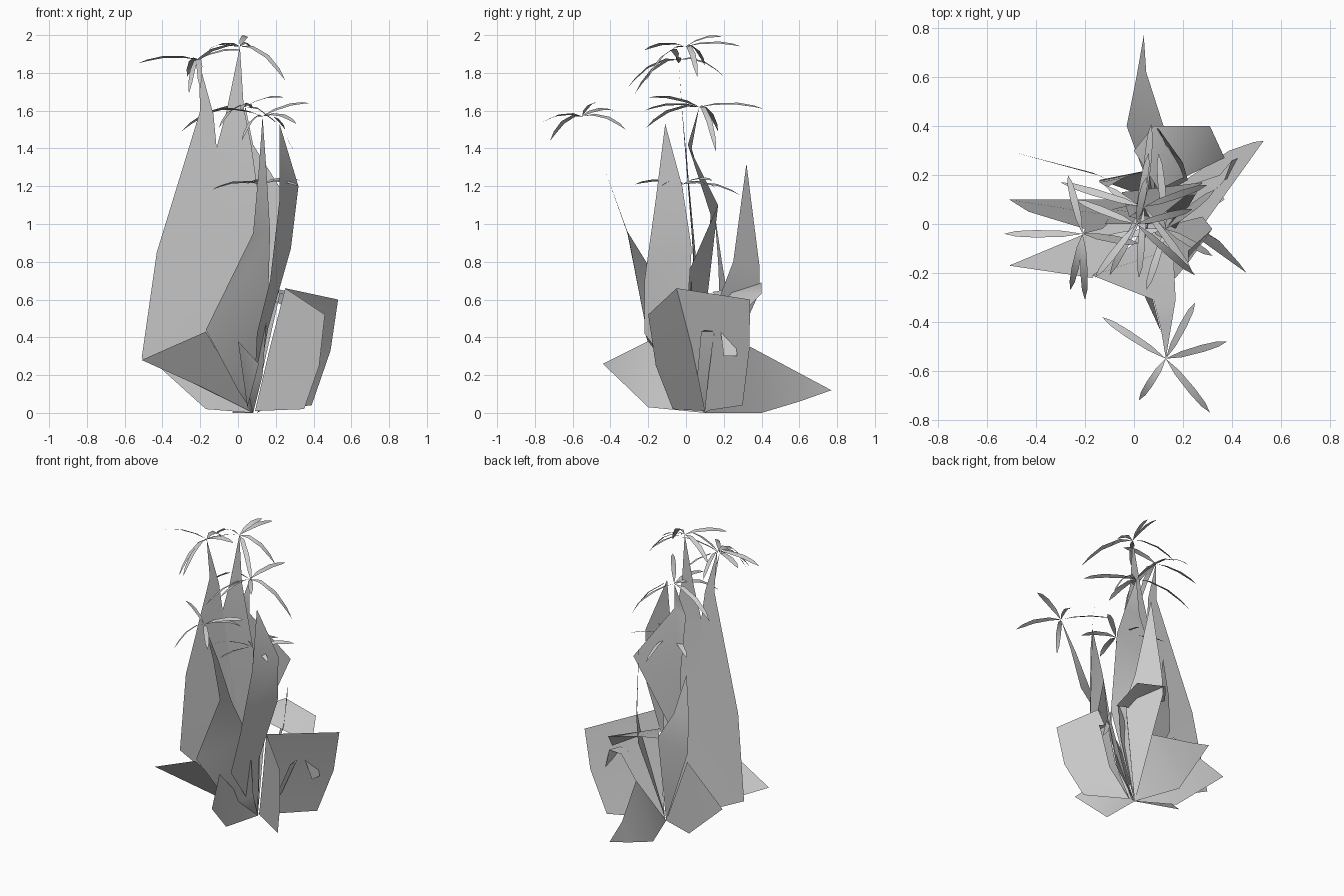
import bpy
from mathutils import Vector


def mesh(name, verts, faces):
    me = bpy.data.meshes.new(name)
    me.from_pydata([tuple(v) for v in verts], [], faces)
    me.update()
    for p in me.polygons:
        p.use_smooth = True
    me.set_sharp_from_angle(angle=0.7)
    ob = bpy.data.objects.new(name, me)
    bpy.context.collection.objects.link(ob)
    return ob


def leaf(name, base, sections, tip):
    """Low-poly blade: a root point, left/right pairs, a pointed end."""
    verts = [base] + [p for s in sections for p in s] + [tip]
    n = len(sections)
    faces = [(0, 2, 1)]
    for i in range(n - 1):
        a = 1 + 2 * i
        faces.append((a, a + 1, a + 3, a + 2))
    faces.append((2 * n - 1, 2 * n, 2 * n + 1))
    return mesh(name, verts, faces)


def crown(name, c, ends):
    """Umbrella of thin arching leaflets around a stem tip."""
    c = Vector(c)
    verts, faces = [], []
    for e in ends:
        e = Vector(e)
        d = e - c
        side = Vector((-d.y, d.x, 0.35 * d.length)).normalized()
        lift = 0.022 + 0.2 * max(0, -d.z)
        k = len(verts)
        verts.append(c)
        for t, w in ((0.25, 0.013), (0.6, 0.016), (0.85, 0.012)):
            p = c + d * t + Vector((0, 0, lift * 4 * t * (1 - t)))
            verts += [p - side * w, p + side * w]
        verts.append(e)
        faces += [(k, k + 1, k + 2), (k + 1, k + 3, k + 4, k + 2),
                  (k + 3, k + 5, k + 6, k + 4), (k + 5, k + 7, k + 6)]
    return mesh(name, verts, faces)


root = (.08, .1, 0)

# Tall blades carrying the crowns
leaf("tall_left_blade", root,
     [((-.51, .1, .29), (.0, .06, .4)), ((-.43, .05, .85), (-.07, .03, .95)),
      ((-.2, -.02, 1.6), (-.13, -.02, 1.58))], (-.21, -.04, 1.87))
leaf("tall_centre_blade", root,
     [((-.09, .06, .5), (.1, .05, .6)), ((-.1, .03, .95), (.13, .03, 1.0)),
      ((-.12, .0, 1.38), (.07, .0, 1.42)), ((-.06, 0, 1.6), (.03, 0, 1.62))],
     (.01, 0, 1.94))
leaf("tall_back_blade", root,
     [((-.05, .1, .5), (.17, -.02, .67)), ((-.05, .13, 1.05), (.28, .17, 1.1)),
      ((-.02, .03, 1.4), (.08, .01, 1.42))], (.04, .07, 1.62))
leaf("front_blade", root,
     [((.0, -.08, .12), (.13, -.02, .2)), ((-.17, -.21, .44), (.16, -.1, .62)),
      ((.08, -.31, .95), (.17, -.31, .96)), ((.11, -.43, 1.29), (.15, -.43, 1.29))],
     (.13, -.55, 1.57))
leaf("small_stem_blade", root,
     [((.06, .03, .4), (.14, .04, .45)), ((.1, .0, .8), (.16, .02, .85))],
     (.13, -.02, 1.21))

# Pointed blades without crowns
leaf("right_blade", root,
     [((.1, -.22, .42), (.16, .0, .45)), ((.17, -.22, .7), (.28, .03, .87)),
      ((.22, -.16, 1.13), (.32, -.02, 1.2))], (.22, -.11, 1.53))
leaf("back_spike", root,
     [((-.14, .18, .55), (.06, .22, .62)), ((-.14, .17, .8), (-.04, .19, .8))],
     (-.11, .15, 1.07))
leaf("back_right_spike", root,
     [((.22, .18, .62), (.09, .39, .64)), ((.2, .25, .8), (.1, .39, .77))],
     (.13, .32, 1.32))
mesh("back_shelf_leaf",
     [(0, .3, .66), (.08, .4, .69), (.31, .4, .63), (.37, .27, .5), (.1, .14, .64)],
     [(0, 4, 1), (1, 4, 2), (2, 4, 3)])

# Low spreading leaves
leaf("back_low_leaf", root,
     [((-.03, .4, 0), (.14, .34, .35)), ((.01, .6, .06), (.05, .62, .2))],
     (.04, .77, .12))
leaf("left_low_leaf", root, [((-.2, -.04, .14), (-.17, -.22, .43))], (-.51, -.17, .28))
leaf("front_low_leaf", root, [((.05, -.2, .03), (.0, -.2, .38))], (.11, -.44, .26))
leaf("back_left_low_leaf", root, [((-.17, .21, .02), (-.15, .2, .5))], (-.48, .29, .3))

# Broad folded leaf on the right, two flaps sharing a rib
mesh("right_folded_leaf",
     [(.25, -.05, .66), (.17, .03, .35), (.09, .1, .01),
      (.53, .34, .6), (.49, .335, .33), (.39, .30, .04),
      (.46, -.2, .52), (.43, -.16, .25), (.35, -.07, .02)],
     [(0, 1, 4, 3), (1, 2, 5, 4), (0, 6, 7, 1), (1, 7, 8, 2)])

# Small curled leaves nestling in the fold
mesh("curled_leaf_large",
     [(.1, .1, 0), (.14, .13, .02), (.33, .13, .42), (.35, .2, .42),
      (.37, .18, .46), (.4, .26, .46), (.42, .2, .3), (.43, .27, .3)],
     [(0, 1, 3, 2), (2, 3, 5, 4), (4, 5, 7, 6)])
leaf("curled_leaf_small", (.12, .1, 0),
     [((.25, .06, .2), (.25, .12, .2)), ((.34, .08, .43), (.34, .15, .43))],
     (.37, .1, .44))

# Crowns
crown("crown_left", (-.21, -.04, 1.87),
      [(-.53, -.04, 1.85), (-.2, -.31, 1.72), (-.27, .2, 1.78),
       (-.26, -.27, 1.69), (.02, -.08, 1.92)])
crown("crown_centre", (.01, 0, 1.94),
      [(.25, -.21, 1.76), (.24, .06, 1.78), (.06, .29, 1.94), (-.16, -.22, 1.92),
       (-.24, .1, 1.84), (.05, .19, 1.99)])
crown("crown_back", (.04, .07, 1.62),
      [(-.3, .17, 1.49), (.07, .41, 1.61), (.3, .16, 1.38), (.02, -.22, 1.6),
       (-.1, -.21, 1.51), (.24, -.2, 1.67)])
crown("crown_front", (.13, -.55, 1.57),
      [(.38, -.48, 1.64), (.31, -.77, 1.53), (.02, -.72, 1.44),
       (-.13, -.38, 1.6), (.25, -.32, 1.5)])
crown("crown_small", (.13, -.02, 1.21),
      [(-.14, -.06, 1.18), (.33, .14, 1.23), (.05, -.27, 1.21),
       (.1, .29, 1.15), (-.12, .16, 1.19), (.32, -.13, 1.2)])
